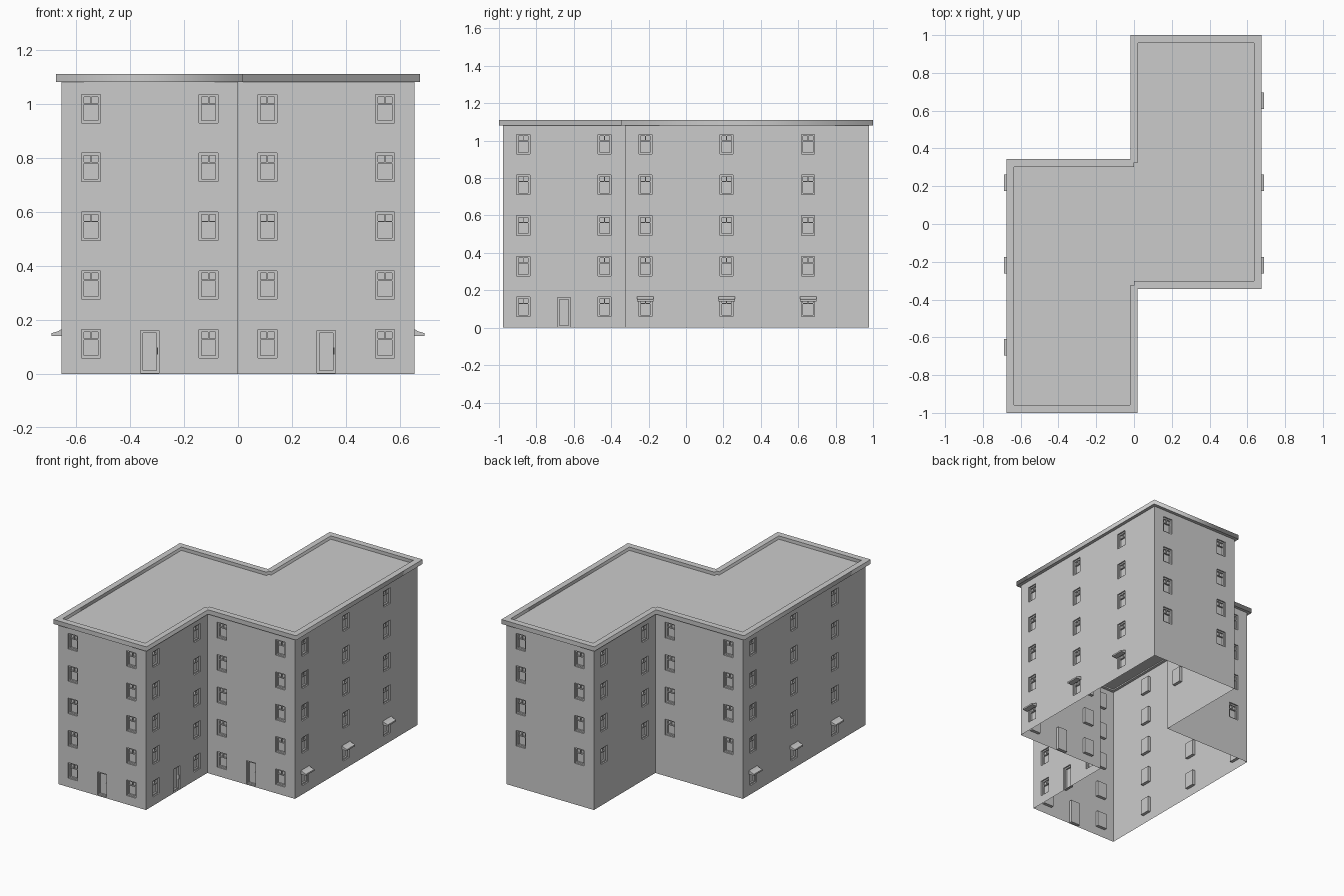
import bpy, bmesh
from mathutils import Matrix, Vector

if "Cube" in bpy.data.objects:
    bpy.data.objects.remove(bpy.data.objects["Cube"])

M = 0.2175            # wall module (bay width = storey height)
FLOORS = 5
DEPTH = 0.02          # recess of windows and doors


def finish(bm, name):
    bmesh.ops.remove_doubles(bm, verts=bm.verts, dist=1e-5)
    mesh = bpy.data.meshes.new(name)
    bm.to_mesh(mesh)
    bm.free()
    ob = bpy.data.objects.new(name, mesh)
    bpy.context.collection.objects.link(ob)
    return ob


def rect(x0, x1, z0, z1, y, mat):
    return [mat @ Vector(p) for p in ((x0, y, z0), (x1, y, z0), (x1, y, z1), (x0, y, z1))]


def face(bm, pts):
    bm.faces.new([bm.verts.new(p) for p in pts])


def box(bm, x0, x1, y0, y1, z0, z1, mat):
    m = mat @ Matrix.Translation(((x0 + x1) / 2, (y0 + y1) / 2, (z0 + z1) / 2))
    m = m @ Matrix.Diagonal((x1 - x0, y1 - y0, z1 - z0, 1))
    bmesh.ops.create_cube(bm, size=1, matrix=m)


def cell(bm, mat, hole):
    """One wall bay, with a recessed opening if hole is given."""
    outer = rect(-M / 2, M / 2, 0, M, 0, mat)
    if not hole:
        return face(bm, outer)
    inner = rect(*hole, 0, mat)
    back = rect(*hole, DEPTH, mat)
    for a, b in ((outer, inner), (inner, back)):
        for i in range(4):
            j = (i + 1) % 4
            face(bm, (a[i], a[j], b[j], b[i]))
    face(bm, back)


def frame(bm, mat, x0, x1, z0, z1, w=0.009):
    y0, y1 = 0.009, DEPTH
    box(bm, x0, x0 + w, y0, y1, z0, z1, mat)
    box(bm, x1 - w, x1, y0, y1, z0, z1, mat)
    box(bm, x0 + w, x1 - w, y0, y1, z0, z0 + w, mat)
    box(bm, x0 + w, x1 - w, y0, y1, z1 - w, z1, mat)


def canopy(bm, mat):
    prof = [(0, .166), (-.014, .157), (-.037, .151), (-.037, .141), (0, .141)]
    ends = [[mat @ Vector((x, y, z)) for y, z in prof] for x in (-.044, .044)]
    face(bm, ends[0])
    face(bm, ends[1][::-1])
    for i in range(5):
        j = (i + 1) % 5
        face(bm, (ends[0][j], ends[0][i], ends[1][i], ends[1][j]))


WINDOW = (-0.035, 0.035, 0.059, 0.164)
DOOR = (-0.034, 0.034, 0.004, 0.161)

# footprint corners in modules, counter-clockwise, with what the ground floor has
WALLS = [((-3, -4.5), "door"), ((0, -4.5), "door"), ((0, -1.5), "door"), ((3, -1.5), "canopy"),
         ((3, 4.5), "blank"), ((0, 4.5), "blank"), ((0, 1.5), "blank"), ((-3, 1.5), "canopy")]

walls, wframes, doors, canopies = (bmesh.new() for _ in range(4))
for k, (a, kind) in enumerate(WALLS):
    a = Vector(a)
    d = Vector(WALLS[(k + 1) % 8][0]) - a
    n = round(d.length)
    d.normalize()
    rot = Matrix(((d.x, -d.y, 0, 0), (d.y, d.x, 0, 0), (0, 0, 1, 0), (0, 0, 0, 1)))
    for i in range(n):
        p = (a + d * (i + 0.5)) * M
        for f in range(FLOORS):
            mat = Matrix.Translation((p.x, p.y, f * M)) @ rot
            hole = None
            if i % 2 == 0 and (f > 0 or kind != "blank"):
                # window: frame, transom and upper mullion
                hole = WINDOW
                frame(wframes, mat, *hole)
                box(wframes, -.026, .026, .011, DEPTH, .126, .131, mat)
                box(wframes, -.0025, .0025, .011, DEPTH, .131, .155, mat)
                if f == 0 and kind == "canopy":
                    canopy(canopies, mat)
            elif i == 1 and f == 0 and kind == "door":
                hole = DOOR
                frame(doors, mat, *hole)
                box(doors, .027, .031, .002, .009, .072, .098, mat)   # handle
            cell(walls, mat, hole)

finish(walls, "walls")
finish(wframes, "window_frames")
finish(doors, "door_frames")
finish(canopies, "window_canopies")

# flat roof sheet
bm = bmesh.new()
face(bm, [(c[0] * M, c[1] * M, FLOORS * M) for c, _ in WALLS])
finish(bm, "roof")

# parapet ring around the roof, second half is the first turned by 180 degrees
outer = [(-.674, -1), (.018, -1), (.018, -.345), (.674, -.345)]
inner = [(-.634, -.958), (-.02, -.958), (-.02, -.325), (0, -.325), (0, -.303), (.634, -.303)]
curve = bpy.data.curves.new("parapet", "CURVE")
curve.dimensions = "2D"
curve.fill_mode = "BOTH"
curve.extrude = 0.015
for half in (outer, inner):
    pts = half + [(-x, -y) for x, y in half]
    s = curve.splines.new("POLY")
    s.points.add(len(pts) - 1)
    for sp, (x, y) in zip(s.points, pts):
        sp.co = (x, y, 0, 1)
    s.use_cyclic_u = True
parapet = bpy.data.objects.new("parapet", curve)
parapet.location.z = 1.095
bpy.context.collection.objects.link(parapet)
bpy.ops.object.select_all(action="DESELECT")
parapet.select_set(True)
bpy.context.view_layer.objects.active = parapet
bpy.ops.object.convert(target="MESH")
